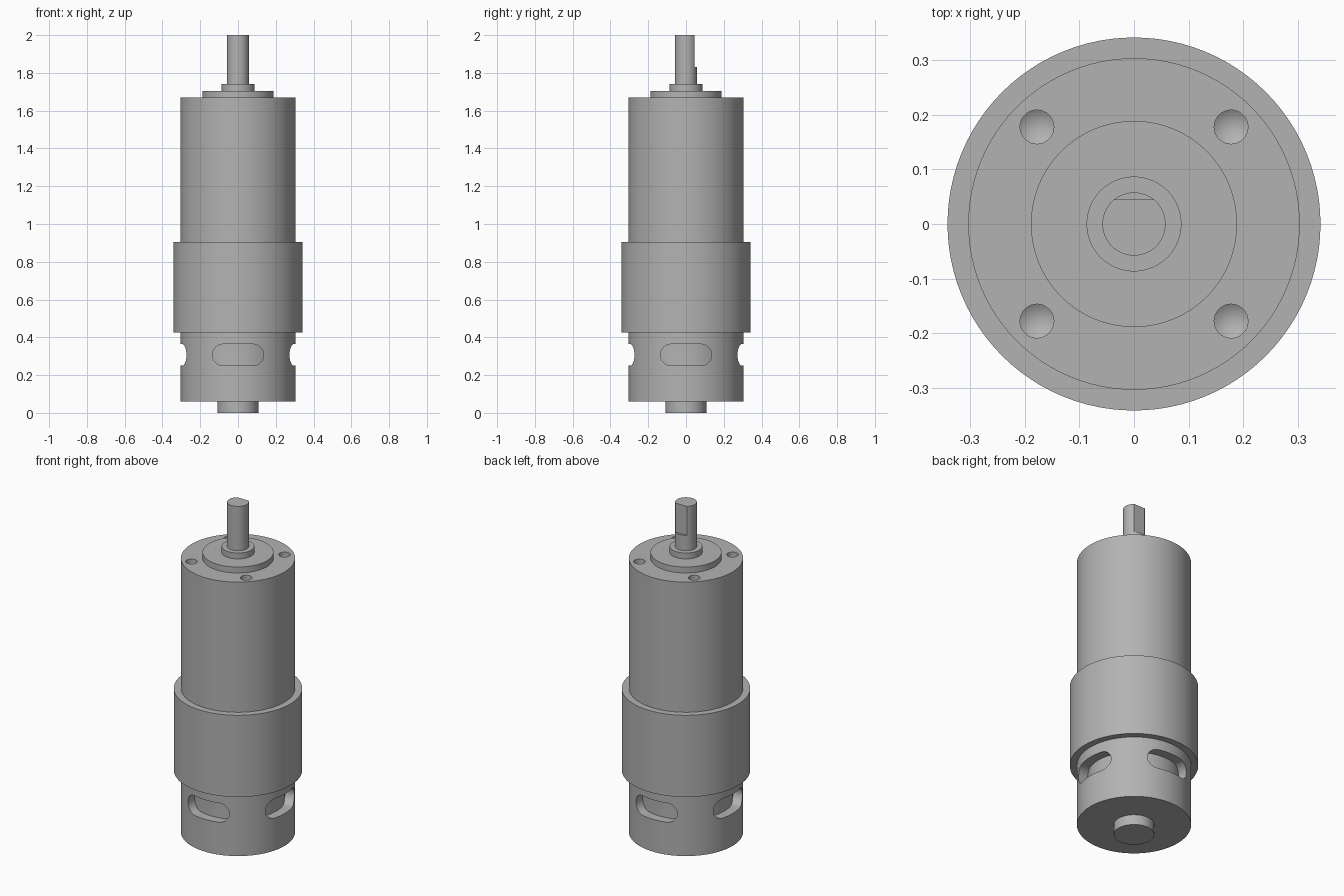
import bpy, bmesh, math
from mathutils import Matrix, Vector

cube = bpy.data.objects.get("Cube")
if cube:
    bpy.data.objects.remove(cube, do_unlink=True)

metal = bpy.data.materials.new("grey metal")
metal.use_nodes = True
GREY = (0.45, 0.45, 0.45, 1)
metal.diffuse_color = GREY
metal.node_tree.nodes["Principled BSDF"].inputs["Base Color"].default_value = GREY


def add_object(name, bm):
    bmesh.ops.recalc_face_normals(bm, faces=bm.faces)
    mesh = bpy.data.meshes.new(name)
    bm.to_mesh(mesh)
    bm.free()
    mesh.materials.append(metal)
    obj = bpy.data.objects.new(name, mesh)
    bpy.context.collection.objects.link(obj)
    return obj


def cylinder(name, radius, bottom, top, sides=96):
    bm = bmesh.new()
    bmesh.ops.create_cone(bm, cap_ends=True, segments=sides, radius1=radius,
                          radius2=radius, depth=top - bottom,
                          matrix=Matrix.Translation((0, 0, (bottom + top) / 2)))
    return add_object(name, bm)


def carve(obj, cutter):
    """Subtract the cutter, keep the result and discard the cutter."""
    mod = obj.modifiers.new("cut", 'BOOLEAN')
    mod.operation = 'DIFFERENCE'
    mod.solver = 'EXACT'
    mod.object = cutter
    graph = bpy.context.evaluated_depsgraph_get()
    mesh = bpy.data.meshes.new_from_object(obj.evaluated_get(graph))
    obj.modifiers.clear()
    obj.data = mesh
    bpy.data.objects.remove(cutter, do_unlink=True)


# Stacked round body
rear_boss = cylinder("rear_boss", 0.108, 0, 0.06, 64)
motor_can = cylinder("motor_can", 0.304, 0.06, 0.425)
sleeve = cylinder("sleeve", 0.342, 0.425, 0.905)
gearbox = cylinder("gearbox", 0.304, 0.905, 1.67)
pilot_plate = cylinder("pilot_plate", 0.189, 1.67, 1.705)
collar = cylinder("collar", 0.087, 1.705, 1.74, 64)
shaft = cylinder("output_shaft", 0.058, 1.74, 2, 64)

# Four rounded vent slots with a curved floor
bm = bmesh.new()
HALF, R, INNER, OUTER = 0.078, 0.057, 0.25, 0.4
for quarter in range(4):
    rings = []
    for outer in (False, True):
        ring = []
        for i in range(34):
            a = math.pi * (i if i < 17 else i - 1) / 16 - math.pi / 2
            x = (HALF if i < 17 else -HALF) + R * math.cos(a)
            z = 0.307 + R * math.sin(a)
            y = OUTER if outer else math.sqrt(INNER ** 2 - x * x)
            ring.append(bm.verts.new(Matrix.Rotation(quarter * math.pi / 2, 3, 'Z')
                                     @ Vector((x, y, z))))
        rings.append(ring)
    low, high = rings
    bm.faces.new(high)
    for i in range(34):
        j = (i + 1) % 34
        bm.faces.new((low[i], low[j], high[j], high[i]))
    # Floor strips join the mirrored ends of the outline
    for i in range(16):
        bm.faces.new((low[i], low[i + 1], low[32 - i], low[33 - i]))
    # Divide the strips lengthwise so the floor follows the core
    strips = [e for e in bm.edges if e.is_manifold and
              all(v in low for v in e.verts) and e.calc_length() > 2 * HALF - 0.01]
    cut = bmesh.ops.subdivide_edges(bm, edges=strips, cuts=7)
    for v in cut["geom_inner"]:
        if isinstance(v, bmesh.types.BMVert):
            flat = Vector((v.co.x, v.co.y)).normalized() * INNER
            v.co.x, v.co.y = flat
carve(motor_can, add_object("slot_cutter", bm))

# Four mounting holes with drill-point bottoms
bm = bmesh.new()
for sx in (-1, 1):
    for sy in (-1, 1):
        outline = [(0, 1.55), (0.031, 1.57), (0.031, 1.72), (0, 1.72)]
        verts = [bm.verts.new((r, 0, z)) for r, z in outline]
        edges = [bm.edges.new(p) for p in zip(verts, verts[1:])]
        spun = bmesh.ops.spin(bm, geom=verts + edges, cent=(0, 0, 0), axis=(0, 0, 1),
                              angle=2 * math.pi, steps=32)
        hole = [v for v in bm.verts if not v.tag]
        bmesh.ops.translate(bm, verts=hole, vec=(sx * 0.178, sy * 0.178, 0))
        for v in hole:
            v.tag = True
bmesh.ops.remove_doubles(bm, verts=bm.verts, dist=0.0005)
carve(gearbox, add_object("hole_cutter", bm))

# Flat on the back of the shaft
bm = bmesh.new()
bmesh.ops.create_cube(bm, size=0.2, matrix=Matrix.Translation((0, 0.145, 1.93))
                      @ Matrix.Diagonal((1, 1, 1, 1)))
bmesh.ops.translate(bm, verts=[v for v in bm.verts if v.co.z > 1.93], vec=(0, 0, 0.1))
carve(shaft, add_object("flat_cutter", bm))

# Smooth round walls, crisp rims
bpy.ops.object.select_all(action='DESELECT')
for obj in (rear_boss, motor_can, sleeve, gearbox, pilot_plate, collar, shaft):
    obj.select_set(True)
    bpy.context.view_layer.objects.active = obj
bpy.ops.object.shade_smooth_by_angle(angle=math.radians(30))
